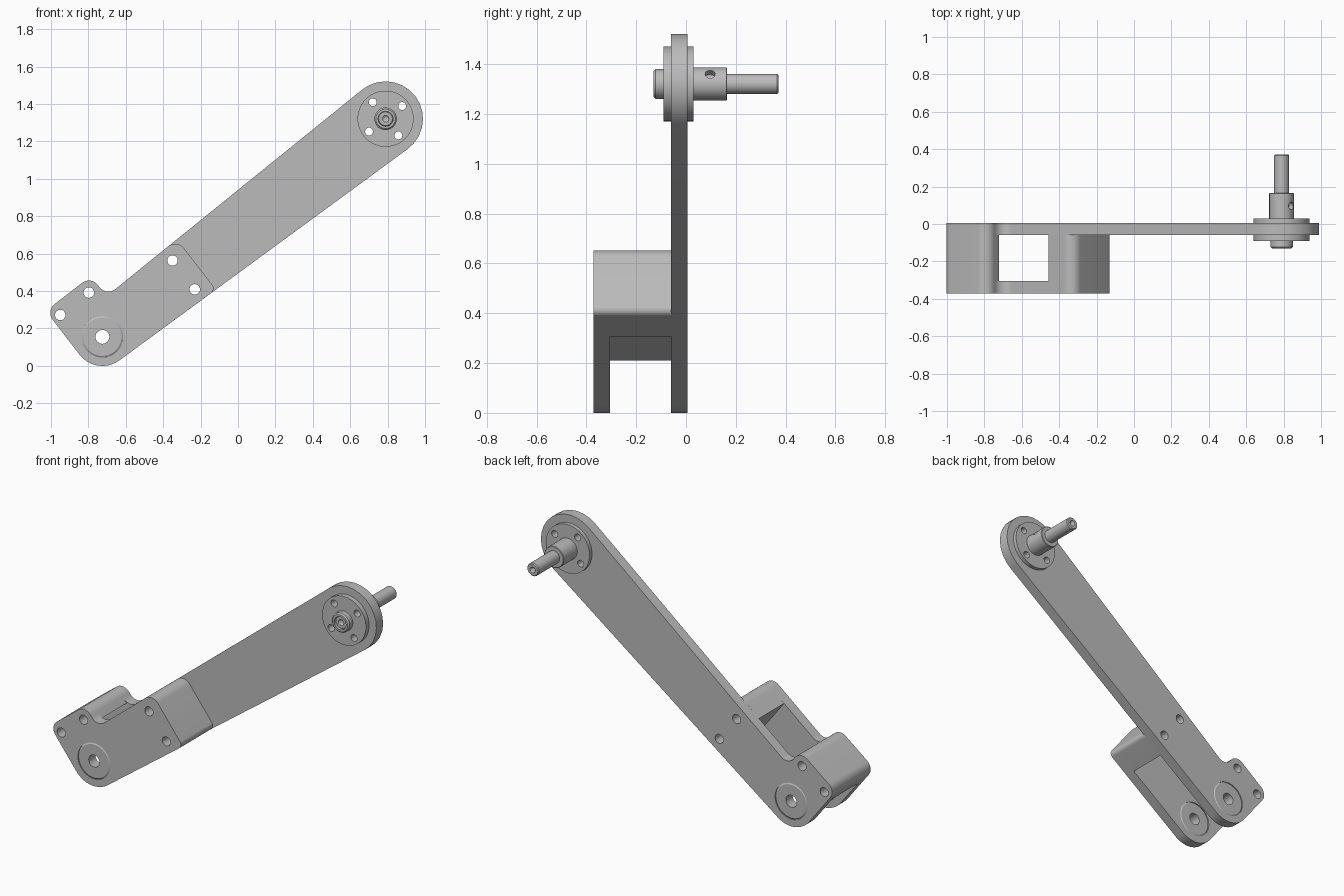
import bpy, bmesh
from math import radians, cos, sin
from mathutils import Vector

cube = bpy.data.objects.get("Cube")
if cube:
    bpy.data.objects.remove(cube, do_unlink=True)

grey = bpy.data.materials.new("plain grey")
grey.use_nodes = True
grey.diffuse_color = (0.5, 0.5, 0.5, 1)
grey.node_tree.nodes["Principled BSDF"].inputs["Base Color"].default_value = (0.5, 0.5, 0.5, 1)

# Arm frame: u runs from the pivot to the shaft, v is across the arm
ANGLE = radians(37.6)
LENGTH = 1.911
TAPER = 91.35
U = Vector((cos(ANGLE), 0, sin(ANGLE)))
V = Vector((-sin(ANGLE), 0, cos(ANGLE)))
PIVOT = Vector((-0.725, 0, 0.155))


def place(u, v, y):
    return PIVOT + U * u + V * v + Vector((0, y, 0))


def finish(bm, name):
    bmesh.ops.remove_doubles(bm, verts=bm.verts, dist=1e-5)
    bmesh.ops.recalc_face_normals(bm, faces=bm.faces)
    mesh = bpy.data.meshes.new(name)
    bm.to_mesh(mesh)
    bm.free()
    mesh.materials.append(grey)
    ob = bpy.data.objects.new(name, mesh)
    bpy.context.collection.objects.link(ob)
    return ob


def outline(arcs, steps=14):
    """Join arcs (u, v, radius, start, end) and plain corners (u, v)."""
    pts = []
    for a in arcs:
        if len(a) == 2:
            pts.append(a)
            continue
        u, v, r, start, end = a
        for i in range(steps + 1):
            t = radians(start + (end - start) * i / steps)
            pts.append((u + r * cos(t), v + r * sin(t)))
    return pts


def prism(name, arcs, y0, y1):
    bm = bmesh.new()
    face = bm.faces.new([bm.verts.new(place(u, v, y0)) for u, v in outline(arcs)])
    out = bmesh.ops.extrude_face_region(bm, geom=[face])
    moved = [g for g in out["geom"] if isinstance(g, bmesh.types.BMVert)]
    bmesh.ops.translate(bm, verts=moved, vec=(0, y1 - y0, 0))
    return finish(bm, name)


def lathe(name, u, profile, steps=48):
    """Turn a closed (radius, y) profile about the y direction."""
    bm = bmesh.new()
    vs = [bm.verts.new(place(u + r, 0, y)) for r, y in profile]
    es = [bm.edges.new((vs[i - 1], vs[i])) for i in range(len(vs))]
    bmesh.ops.spin(bm, geom=vs + es, cent=place(u, 0, 0), axis=(0, 1, 0),
                   angle=radians(360), steps=steps)
    bmesh.ops.dissolve_degenerate(bm, dist=1e-6, edges=bm.edges)
    return finish(bm, name)


def rod(centre, axis, radius, length):
    bm = bmesh.new()
    bmesh.ops.create_cone(bm, cap_ends=True, segments=32, radius1=radius,
                          radius2=radius, depth=length)
    ob = finish(bm, "cutter")
    ob.matrix_world = axis.to_track_quat("Z", "Y").to_matrix().to_4x4()
    ob.location = centre
    ob.hide_render = True
    return ob


def drill(targets, cutter):
    for ob in targets:
        mod = ob.modifiers.new("hole", "BOOLEAN")
        mod.operation = "DIFFERENCE"
        mod.solver = "EXACT"
        mod.object = cutter
        bpy.context.view_layer.objects.active = ob
        bpy.ops.object.modifier_apply(modifier=mod.name)
    bpy.data.objects.remove(cutter, do_unlink=True)


# Shared outline pieces
pivot_end = (0, 0, 0.155, 180, 360 - TAPER)
lug_corners = [(0.09, 0.235, 0.06, 0, 90), (-0.095, 0.235, 0.06, 90, 180)]
lug = [(0.21, 0.22, 0.06, 270, 180)] + lug_corners
block_end = [(0.605, -0.139, 0.03, -TAPER, 0), (0.575, 0.109, 0.06, 0, TAPER)]

# Plates and the two spacers between them
FRONT, INNER, BACK, REAR = -0.371, -0.305, -0.06, 0.006
arm = prism("arm_plate", [pivot_end, (LENGTH, 0, 0.2, -TAPER, TAPER)] + lug, BACK, REAR)
cover = prism("front_plate", [pivot_end] + block_end + lug, FRONT, INNER)
end_spacer = prism("end_spacer", [(0.465, -0.166)] + block_end + [(0.465, 0.166)], INNER, BACK)
lug_spacer = prism("lug_spacer", [(-0.155, 0.188), (0.15, 0.188)] + lug_corners, INNER, BACK)
parts = [arm, cover, end_spacer, lug_spacer]
Y = Vector((0, 1, 0))

# Screw holes through the block
for spacer, u, v in ((lug_spacer, -0.107, 0.23), (lug_spacer, 0.087, 0.232),
                     (end_spacer, 0.546, 0.095), (end_spacer, 0.546, -0.1)):
    drill([arm, cover, spacer], rod(place(u, v, -0.18), Y, 0.028, 1))

# Pivot bearings set in both plates
drill([arm, cover], rod(place(0, 0, -0.18), Y, 0.111, 1))
for name, y0, y1 in (("front_bearing", FRONT, INNER), ("rear_bearing", BACK, REAR)):
    c = 0.006
    parts.append(lathe(name, 0, [(0.037, y0), (0.108 - c, y0), (0.111, y0 + c),
                                 (0.111, y1 - c), (0.108 - c, y1), (0.037, y1)]))

# Flanged hub with bore
hub = lathe("flanged_hub", LENGTH, [
    (0.04, -0.13), (0.052, -0.13), (0.06, -0.122), (0.06, -0.09), (0.15, -0.09),
    (0.15, 0.03), (0.066, 0.03), (0.066, 0.162), (0.063, 0.165), (0.04, 0.165)])
for k in range(4):
    t = radians(90 * k)
    drill([arm, hub], rod(place(LENGTH + 0.112 * cos(t), 0.112 * sin(t), 0), Y, 0.021, 0.5))
drill([arm], rod(place(LENGTH, 0, 0), Y, 0.06, 0.5))
drill([hub], rod(place(LENGTH + 0.07, 0, 0.097), U, 0.02, 0.07))

# Shaft with chamfered ends and centre drillings
shaft = lathe("shaft", LENGTH, [
    (0, -0.1), (0.018, -0.118), (0.036, -0.118), (0.04, -0.113),
    (0.04, 0.366), (0.035, 0.372), (0.018, 0.372), (0, 0.35)])
parts += [hub, shaft]

# Smooth round walls, keep edges sharp
bpy.ops.object.select_all(action="DESELECT")
for ob in parts:
    ob.select_set(True)
bpy.context.view_layer.objects.active = arm
bpy.ops.object.shade_smooth_by_angle(angle=radians(30))
